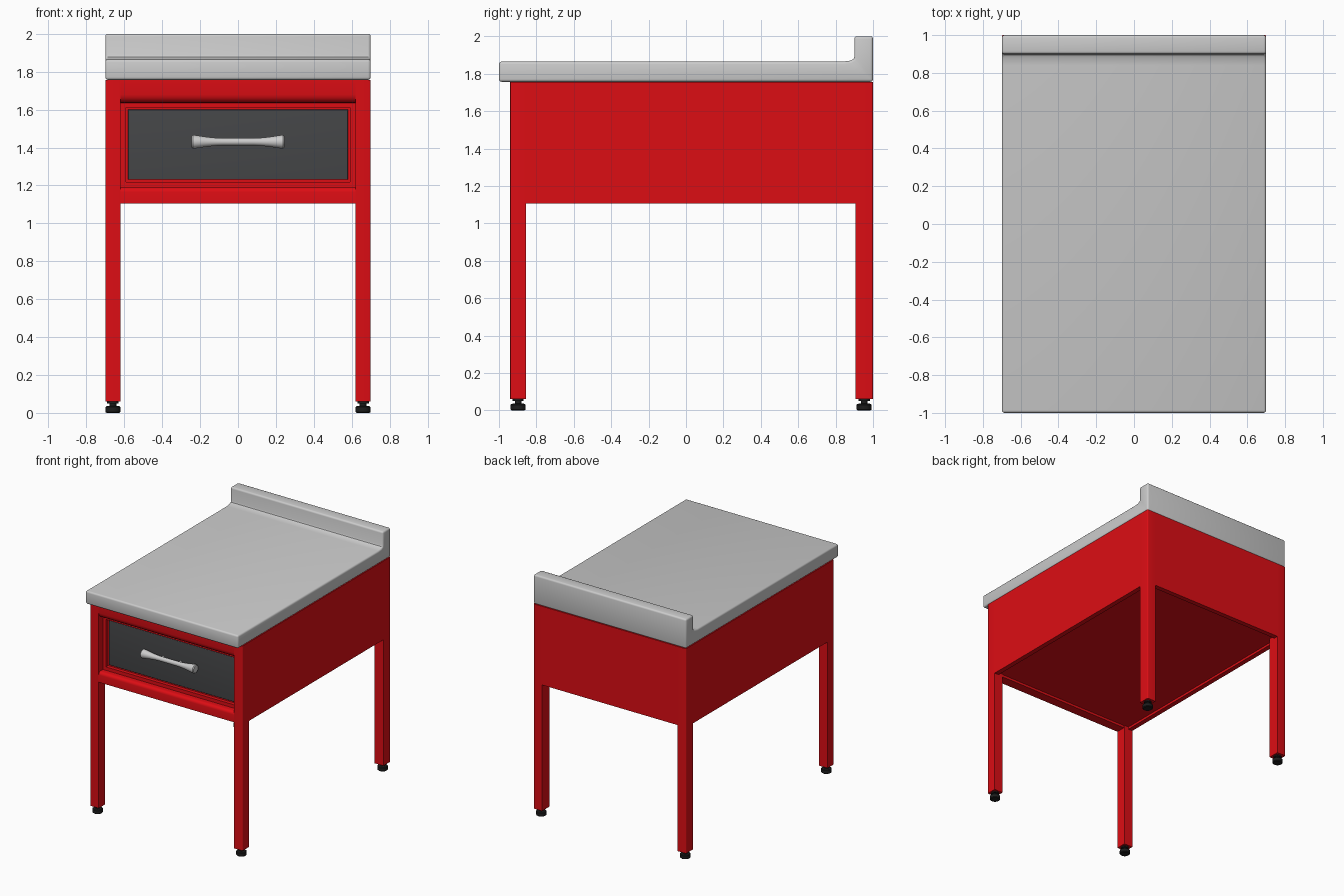
import bpy, bmesh, math
from mathutils import Matrix, Vector

if "Cube" in bpy.data.objects:
    bpy.data.objects.remove(bpy.data.objects["Cube"])


def material(name, color):
    m = bpy.data.materials.new(name)
    m.diffuse_color = (*color, 1)
    m.use_nodes = True
    m.node_tree.nodes["Principled BSDF"].inputs["Base Color"].default_value = m.diffuse_color
    return m


RED = material("red_paint", (0.72, 0.004, 0.007))
DARK = material("dark_grey", (0.06, 0.062, 0.065))
BLACK = material("black_rubber", (0.012, 0.012, 0.012))


def finish(name, bm, mat=None, smooth=True):
    bmesh.ops.recalc_face_normals(bm, faces=bm.faces)
    mesh = bpy.data.meshes.new(name)
    bm.to_mesh(mesh)
    bm.free()
    ob = bpy.data.objects.new(name, mesh)
    bpy.context.collection.objects.link(ob)
    if mat:
        mesh.materials.append(mat)
    if smooth:
        bpy.ops.object.select_all(action='DESELECT')
        ob.select_set(True)
        bpy.context.view_layer.objects.active = ob
        bpy.ops.object.shade_smooth_by_angle(angle=math.radians(35))
    return ob


def box_bm(x, y, z):
    bm = bmesh.new()
    size = [b - a for a, b in (x, y, z)]
    mid = [(a + b) / 2 for a, b in (x, y, z)]
    bmesh.ops.create_cube(bm, size=1, matrix=Matrix.Translation(mid) @ Matrix.Diagonal((*size, 1)))
    return bm


def box(name, x, y, z, mat=None, round_edge=None, radius=0.01):
    """Box, optionally rounding the edges whose midpoint passes round_edge."""
    bm = box_bm(x, y, z)
    if round_edge:
        edges = [e for e in bm.edges if round_edge((e.verts[0].co + e.verts[1].co) / 2)]
        bmesh.ops.bevel(bm, geom=edges, offset=radius, segments=4, profile=0.5, affect='EDGES')
    return finish(name, bm, mat)


def lathe(name, profile, matrix, mat=None, sides=24):
    """Closed solid of revolution from (radius, height) points."""
    bm = bmesh.new()
    rings = [[bm.verts.new(matrix @ Vector((r * math.cos(a), r * math.sin(a), h)))
              for a in (2 * math.pi * i / sides for i in range(sides))] for r, h in profile]
    for lo, hi in zip(rings, rings[1:]):
        for i in range(sides):
            j = (i + 1) % sides
            bm.faces.new((lo[i], lo[j], hi[j], hi[i]))
    bm.faces.new(rings[0])
    bm.faces.new(rings[-1])
    return finish(name, bm, mat)


# Worktop with integral backsplash: side profile extruded across the width
profile = [(-1, 1.757), (1, 1.757), (1, 2), (0.9, 2), (0.9, 1.89),
           (0.895, 1.878), (0.88, 1.87), (0.84, 1.865), (-1, 1.865)]
bm = bmesh.new()
face = bm.faces.new([bm.verts.new((-0.7, y, z)) for y, z in profile])
ext = bmesh.ops.extrude_face_region(bm, geom=[face])
bmesh.ops.translate(bm, vec=(1.4, 0, 0),
                    verts=[v for v in ext["geom"] if isinstance(v, bmesh.types.BMVert)])
bmesh.ops.recalc_face_normals(bm, faces=bm.faces)
sharp = [e for e in bm.edges if e.calc_face_angle(0) > math.radians(60)]
bmesh.ops.bevel(bm, geom=sharp, offset=0.014, segments=3, profile=0.5, affect='EDGES')
finish("worktop", bm)

# Legs, feet and side panels, mirrored left and right
FOOT = [(0.034, 0), (0.04, 0.005), (0.04, 0.03), (0.035, 0.035), (0.018, 0.037),
        (0.018, 0.05), (0.03, 0.05), (0.03, 0.062)]
for s, side in ((-1, "left"), (1, "right")):
    x = sorted((s * 0.62, s * 0.7))
    for end, y0, y1 in (("front", -0.94, -0.855), ("back", 0.905, 1.0)):
        outer = y0 if end == "front" else y1
        box(f"{end}_{side}_leg", x, (y0, y1), (0.06, 1.757), RED,
            lambda c, o=outer, s=s: abs(c.x - s * 0.7) < 1e-4 and abs(c.y - o) < 1e-4, 0.008)
        lathe(f"{end}_{side}_foot", FOOT,
              Matrix.Translation((s * 0.66, (y0 + y1) / 2, 0)), BLACK)
    box(f"{side}_panel", sorted((s * 0.66, s * 0.7)), (-0.855, 0.905), (1.105, 1.757), RED)

# Back panel and cabinet floor
box("back_panel", (-0.62, 0.62), (0.96, 1.0), (1.105, 1.757), RED)
box("cabinet_floor", (-0.66, 0.66), (-0.86, 0.96), (1.125, 1.15), RED)

# Front rails with the edge towards the drawer rounded
box("top_rail", (-0.62, 0.62), (-0.94, -0.86), (1.635, 1.757), RED,
    lambda c: c.y < -0.93 and abs(c.z - 1.635) < 1e-3, 0.045)
box("bottom_rail", (-0.62, 0.62), (-0.94, -0.86), (1.105, 1.19), RED,
    lambda c: c.y < -0.93 and abs(c.z - 1.19) < 1e-3, 0.025)

# Drawer frame: box with its front face inset and pushed back
bm = box_bm((-0.62, 0.62), (-0.885, -0.82), (1.19, 1.64))
bm.normal_update()
front = min(bm.faces, key=lambda f: f.calc_center_median().y)
bmesh.ops.inset_region(bm, faces=[front], thickness=0.04)
ext = bmesh.ops.extrude_discrete_faces(bm, faces=[front])
bmesh.ops.translate(bm, vec=(0, 0.03, 0), verts=ext["faces"][0].verts)
bmesh.ops.remove_doubles(bm, verts=bm.verts, dist=1e-5)
finish("drawer_frame", bm, RED)
box("drawer_front", (-0.58, 0.58), (-0.865, -0.84), (1.23, 1.6), DARK,
    lambda c: c.y < -0.86, 0.004)

# Flared bar handle on two posts
half = [(0.03, 0.245), (0.036, 0.238), (0.035, 0.225), (0.031, 0.2), (0.025, 0.16),
        (0.021, 0.12), (0.019, 0.08)]
bar = [(r, -h) for r, h in half] + [(r, h) for r, h in reversed(half)]
lathe("handle_bar", bar, Matrix.Translation((0, -0.902, 1.43)) @ Matrix.Rotation(math.pi / 2, 4, 'Y'))
for s, side in ((-1, "left"), (1, "right")):
    lathe(f"{side}_handle_post", [(0.012, 0), (0.012, 0.045)],
          Matrix.Translation((s * 0.08, -0.86, 1.43)) @ Matrix.Rotation(math.pi / 2, 4, 'X'), sides=16)
